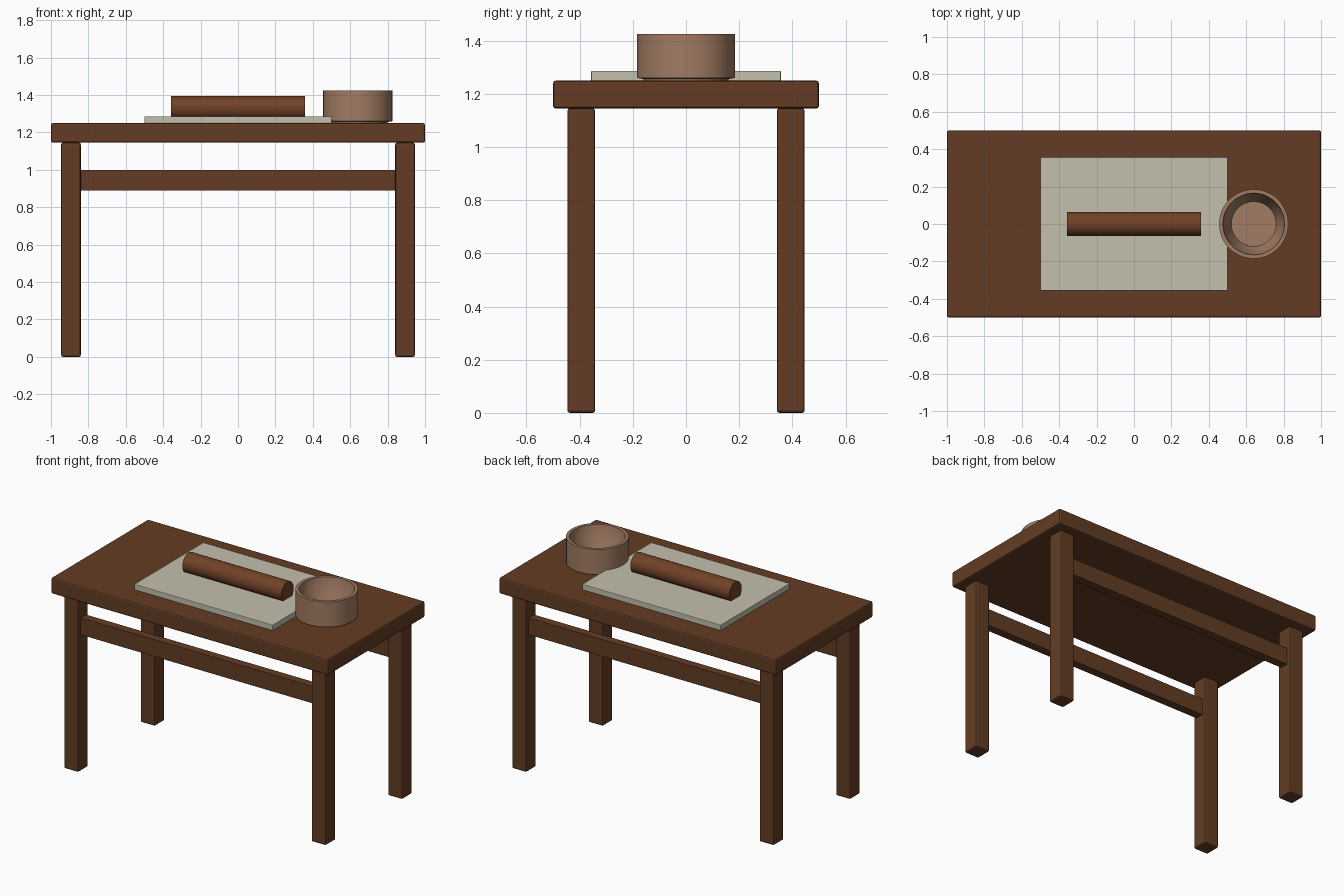
import bpy
import math

cube = bpy.data.objects.get("Cube")
if cube:
    bpy.data.objects.remove(cube, do_unlink=True)


def material(name, color):
    mat = bpy.data.materials.new(name)
    mat.use_nodes = True
    rgba = (*color, 1)
    mat.diffuse_color = rgba
    mat.node_tree.nodes["Principled BSDF"].inputs["Base Color"].default_value = rgba
    return mat


wood = material("table wood", (0.125, 0.046, 0.017))
pin_wood = material("reddish wood", (0.165, 0.054, 0.02))
pale = material("pale board", (0.55, 0.53, 0.42))
clay = material("clay", (0.36, 0.2, 0.125))


def box(name, center, size, mat, bevel):
    bpy.ops.mesh.primitive_cube_add(size=1, location=center)
    obj = bpy.context.object
    obj.name = name
    obj.scale = size
    bpy.ops.object.transform_apply(location=False, rotation=False, scale=True)
    obj.data.materials.append(mat)
    if bevel:
        mod = obj.modifiers.new("soft edges", "BEVEL")
        mod.width = bevel
        mod.segments = 2
    return obj


# Table top, legs and long rails
box("table_top", (0, 0, 1.1975), (2, 1, 0.105), wood, 0.01)
for y, depth in ((-0.394, "front"), (0.394, "back")):
    for x, side in ((-0.893, "right"), (0.893, "left")):
        box(f"{depth}_{side}_leg", (x, y, 0.573), (0.105, 0.105, 1.146), wood, 0.01)
    box(f"{depth}_rail", (0, y, 0.945), (1.72, 0.055, 0.11), wood, 0)

# Board lying on the table
box("pastry_board", (0, 0, 1.268), (1, 0.714, 0.037), pale, 0.003)

# Rolling pin
bpy.ops.mesh.primitive_cylinder_add(
    vertices=32, radius=0.064, depth=0.714,
    location=(0, 0, 1.331), rotation=(0, math.pi / 2, 0))
pin = bpy.context.object
pin.name = "rolling_pin"
pin.data.materials.append(pin_wood)
bpy.ops.object.shade_smooth_by_angle(angle=math.radians(35))

# Bowl: closed profile (radius, height) turned around its axis
profile = [(0.16, 1.25), (0.16, 1.256), (0.185, 1.26), (0.185, 1.425),
           (0.165, 1.425), (0.155, 1.36), (0.12, 1.28)]
sides = 48
verts = [(r * math.cos(a), r * math.sin(a), z)
         for r, z in profile
         for a in (math.tau * i / sides for i in range(sides))]
faces = [(k * sides + i, k * sides + (i + 1) % sides,
          (k + 1) * sides + (i + 1) % sides, (k + 1) * sides + i)
         for k in range(len(profile) - 1) for i in range(sides)]
faces.append(tuple(reversed(range(sides))))
faces.append(tuple(range((len(profile) - 1) * sides, len(profile) * sides)))
mesh = bpy.data.meshes.new("bowl")
mesh.from_pydata(verts, [], faces)
mesh.materials.append(clay)
bowl = bpy.data.objects.new("bowl", mesh)
bowl.location.x = 0.64
bpy.context.collection.objects.link(bowl)
bpy.ops.object.select_all(action="DESELECT")
bowl.select_set(True)
bpy.context.view_layer.objects.active = bowl
bpy.ops.object.shade_smooth_by_angle(angle=math.radians(35))
